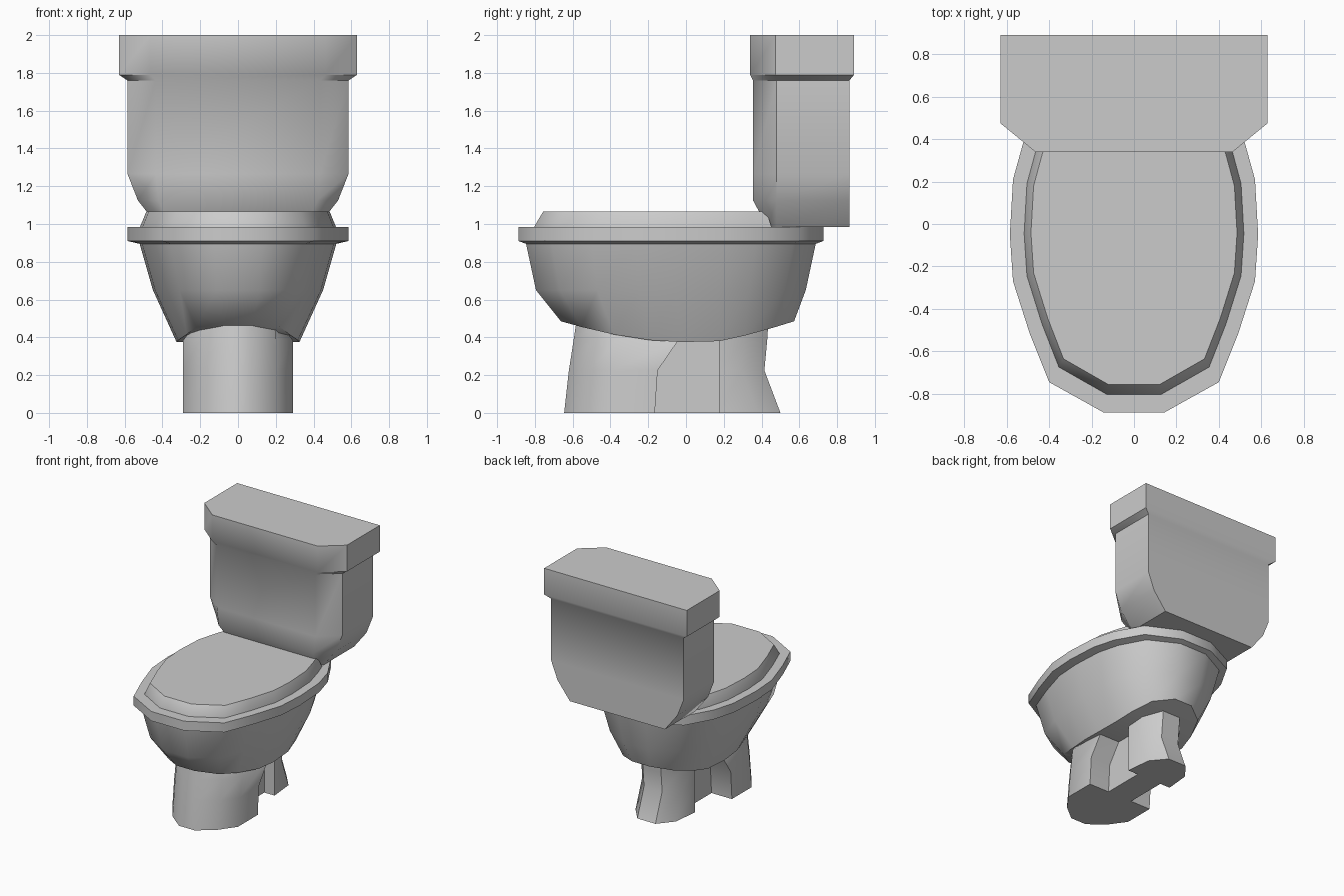
import bpy, bmesh, math

if "Cube" in bpy.data.objects:
    bpy.data.objects.remove(bpy.data.objects["Cube"])

# Mid-grey glaze shared by all parts
glaze = bpy.data.materials.new("grey_glaze")
glaze.diffuse_color = (0.515, 0.515, 0.505, 1.0)
glaze.use_nodes = True
glaze.node_tree.nodes["Principled BSDF"].inputs["Base Color"].default_value = glaze.diffuse_color


def loft(name, rings, ladder_caps=False, angle=45):
    """Skin half-outline rings (front to back, x > 0), mirrored across x = 0."""
    bm = bmesh.new()
    n = len(rings[0])
    loops = []
    for ring in rings:
        right = [bm.verts.new(p) for p in ring]
        left = [bm.verts.new((-x, y, z)) for x, y, z in reversed(ring)]
        loops.append(right + left)
    m = 2 * n
    for a, b in zip(loops, loops[1:]):
        for i in range(m):
            j = (i + 1) % m
            bm.faces.new((a[i], a[j], b[j], b[i]))
    # caps: flat polygons, or strips across for a curved underside
    for loop in (loops[0], loops[-1]):
        if ladder_caps:
            for i in range(n - 1):
                bm.faces.new((loop[i], loop[i + 1], loop[m - 2 - i], loop[m - 1 - i]))
        else:
            bm.faces.new(loop)
    bmesh.ops.recalc_face_normals(bm, faces=bm.faces[:])
    mesh = bpy.data.meshes.new(name)
    bm.to_mesh(mesh)
    bm.free()
    mesh.materials.append(glaze)
    obj = bpy.data.objects.new(name, mesh)
    bpy.context.collection.objects.link(obj)
    bpy.ops.object.select_all(action='DESELECT')
    obj.select_set(True)
    bpy.context.view_layer.objects.active = obj
    bpy.ops.object.shade_smooth_by_angle(angle=math.radians(angle))
    return obj


def flat(outline, z):
    return [(x, y, z) for x, y in outline]


def scaled(outline, sx, sy, pivot=0.0, centre=None):
    c = pivot if centre is None else centre
    return [(x * sx, (y - pivot) * sy + c) for x, y in outline]


# Bowl: egg-shaped rim tapering to an arched underside
rim = [(0.145, -0.887), (0.40, -0.745), (0.49, -0.52), (0.57, -0.27),
       (0.585, -0.05), (0.57, 0.21), (0.52, 0.39), (0.40, 0.60), (0.14, 0.727)]
arch = [0.485, 0.455, 0.415, 0.385, 0.375, 0.38, 0.41, 0.455, 0.485]
under = [(x, y, z) for (x, y), z in
         zip(scaled(rim, 0.556, 0.765, -0.08, -0.045), arch)]
loft("bowl", [
    under,
    flat(scaled(rim, 0.77, 0.885, -0.08), 0.65),
    flat(scaled(rim, 0.89, 0.95, -0.08), 0.895),
    flat(rim, 0.91),
    flat(rim, 0.985),
], ladder_caps=True)

# Seat lid: bevelled slab cut straight under the tank
lid = rim[:7] + [(0.48, 0.50)]
loft("seat_lid", [
    flat(scaled(lid, 0.885, 0.905), 0.98),
    flat(scaled(lid, 0.885, 0.905), 0.987),
    flat(scaled(lid, 0.83, 0.853), 1.065),
])


# Tank and its overhanging cover: chamfered front corners, tapered bottom
def tank_plan(front_x, front_y, side_x, side_y, back_y, z):
    return [(front_x, front_y, z), (side_x, side_y, z), (side_x, back_y, z)]


loft("tank", [
    tank_plan(0.36, 0.43, 0.42, 0.48, 0.865, 0.985),
    tank_plan(0.42, 0.355, 0.53, 0.48, 0.865, 1.125),
    tank_plan(0.435, 0.355, 0.585, 0.48, 0.865, 1.265),
    tank_plan(0.435, 0.355, 0.585, 0.48, 0.865, 1.76),
    tank_plan(0.465, 0.34, 0.63, 0.475, 0.89, 1.79),
    tank_plan(0.465, 0.34, 0.63, 0.475, 0.89, 2.0),
])


# Pedestal: wide front, narrow neck, smaller rear foot
def foot(front, notch, back, z, half_width=0.29):
    w = half_width
    return flat([(0.07, front), (0.20, front + 0.105), (w, front + 0.23),
                 (w, notch), (0.11, notch), (0.11, 0.175), (0.20, 0.175),
                 (0.18, back - 0.12), (0.08, back)], z)


loft("pedestal", [
    foot(-0.645, -0.165, 0.50, 0.0),
    foot(-0.62, -0.15, 0.415, 0.225),
    foot(-0.595, -0.04, 0.43, 0.385),
    foot(-0.583, -0.03, 0.435, 0.465, 0.23),
])
